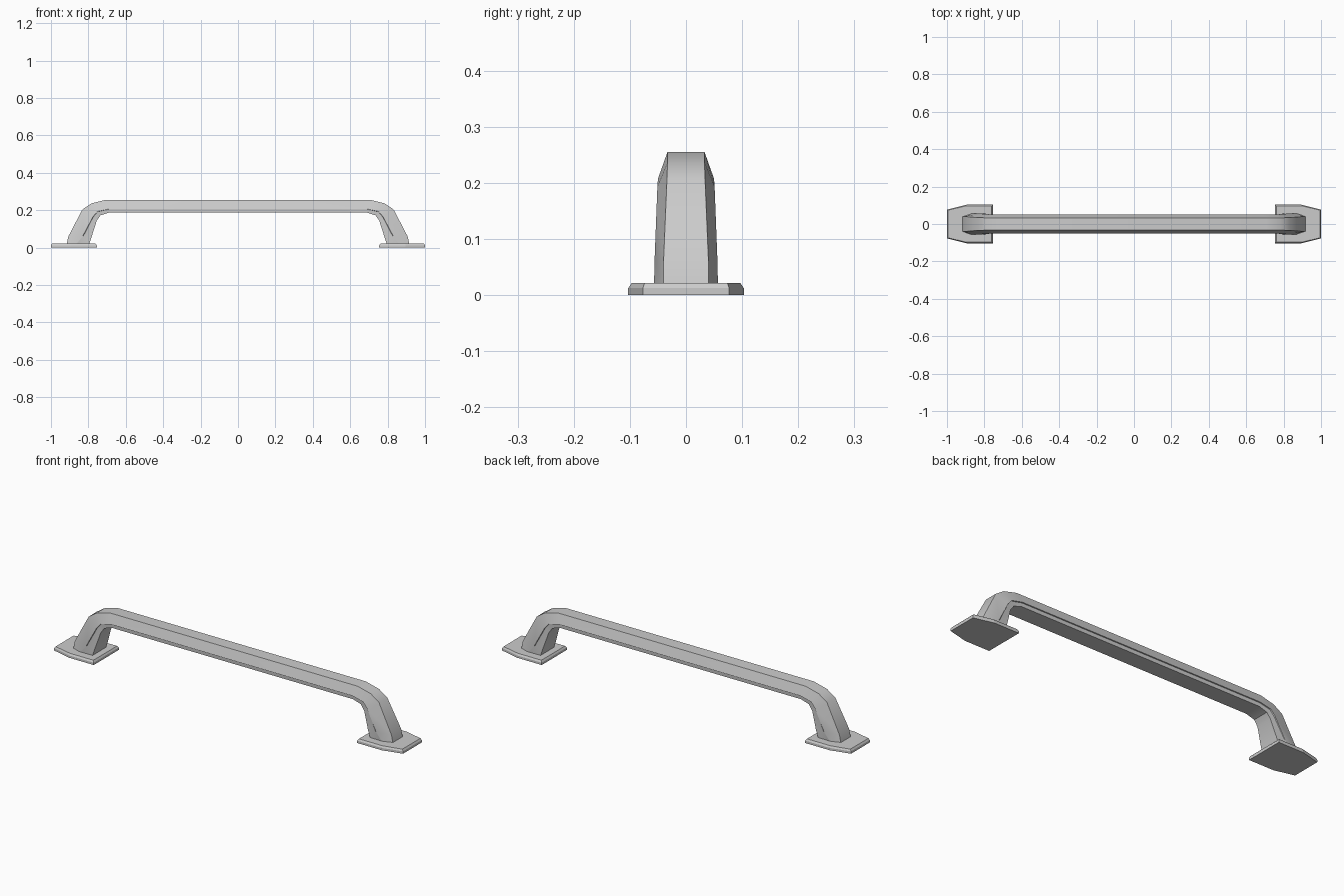
import bpy, bmesh, math

if "Cube" in bpy.data.objects:
    bpy.data.objects.remove(bpy.data.objects["Cube"])


def finish(name, bm):
    bmesh.ops.recalc_face_normals(bm, faces=bm.faces[:])
    mesh = bpy.data.meshes.new(name)
    bm.to_mesh(mesh)
    bm.free()
    obj = bpy.data.objects.new(name, mesh)
    bpy.context.collection.objects.link(obj)
    return obj


def loft(name, rings):
    bm = bmesh.new()
    loops = [[bm.verts.new(p) for p in ring] for ring in rings]
    for a, b in zip(loops, loops[1:]):
        n = len(a)
        for i in range(n):
            j = (i + 1) % n
            bm.faces.new((a[i], a[j], b[j], b[i]))
    bm.faces.new(loops[0])
    bm.faces.new(loops[-1])
    return finish(name, bm)


# Handle stations: outer, side ridge and inner (x, z), then their half widths and the step depth
stations = [
    ((.917, .015), (.870, .015), (.797, .015), .040, .057, .055, .0005),
    ((.907, .060), (.830, .062), (.782, .060), .040, .056, .054, .0005),
    ((.832, .204), (.775, .166), (.755, .145), .034, .052, .045, .005),
    ((.785, .236), (.752, .193), (.735, .173), .033, .051, .044, .005),
    ((.710, .255), (.690, .207), (.690, .187), .033, .050, .044, .005),
]


def section(station, side):
    outer, ridge, inner, w_out, w_ridge, w_in, step = station
    # the step sits just below the ridge and runs along the handle
    ledge = [r + (i - r) * .06 for r, i in zip(ridge, inner)]
    half = [(outer, w_out), (ridge, w_ridge), (ledge, w_ridge - step), (inner, w_in)]
    ring = [(side * p[0], -w, p[1]) for p, w in half]
    return ring + [(x, -y, z) for x, y, z in reversed(ring)]


# Grab bar with both legs
rings = [section(s, 1) for s in stations] + [section(s, -1) for s in reversed(stations)]
bar = loft("handle_bar", rings)
bpy.context.view_layer.objects.active = bar
bar.select_set(True)
bpy.ops.object.shade_smooth_by_angle(angle=math.radians(30))


# Mounting plates with a chamfered top rim
def plate_ring(side, inset, z):
    half = [(1.0 - inset, .077 - inset * .5), (.896, .103 - inset), (.755 + inset, .103 - inset)]
    ring = [(side * x, -y, z) for x, y in half]
    return ring + [(x, -y, z) for x, y, z in reversed(ring)]


for side, label in ((1, "right"), (-1, "left")):
    loft("mounting_plate_" + label,
         [plate_ring(side, 0, 0), plate_ring(side, 0, .012), plate_ring(side, .006, .021)])
